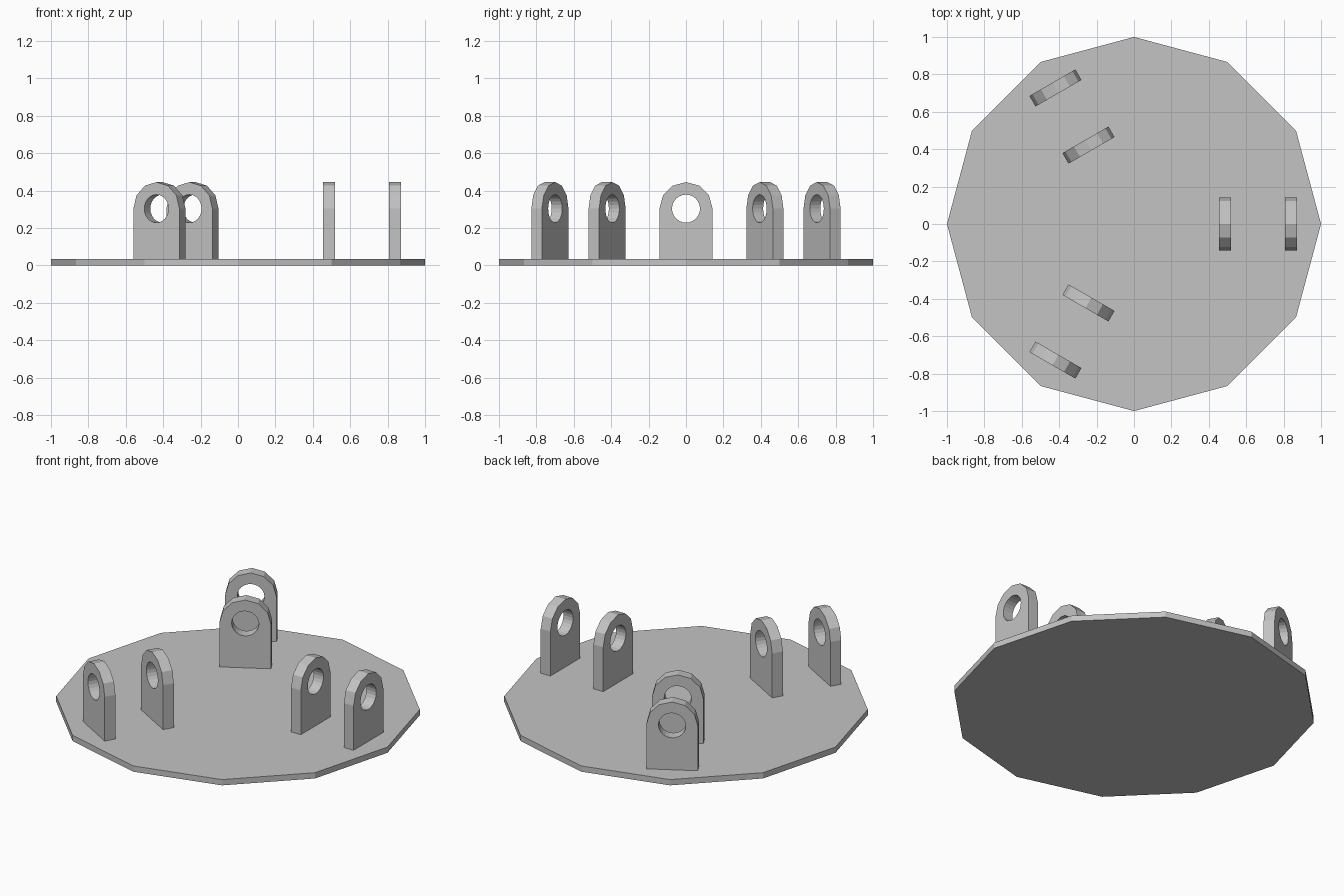
import bpy, bmesh
from math import sin, cos, pi, radians
from mathutils import Matrix, Vector

if "Cube" in bpy.data.objects:
    bpy.data.objects.remove(bpy.data.objects["Cube"], do_unlink=True)

PLATE_H = 0.035
LUG_T, LUG_R, HOLE_R, HOLE_Z = 0.065, 0.142, 0.075, 0.303

grey = bpy.data.materials.new("plain_grey")
grey.use_nodes = True
grey.diffuse_color = (0.55, 0.55, 0.55, 1)
grey.node_tree.nodes["Principled BSDF"].inputs["Base Color"].default_value = grey.diffuse_color


def finish(bm, name):
    bmesh.ops.recalc_face_normals(bm, faces=bm.faces)
    mesh = bpy.data.meshes.new(name)
    bm.to_mesh(mesh)
    bm.free()
    mesh.materials.append(grey)
    obj = bpy.data.objects.new(name, mesh)
    bpy.context.collection.objects.link(obj)
    return obj


def arc(radius, steps, sweep):
    return [(radius * cos(sweep * i / steps), HOLE_Z + radius * sin(sweep * i / steps))
            for i in range(steps)]


def lug_mesh(bm):
    # Arched outline with a round pin hole, extruded along x
    outline = arc(LUG_R, 6, pi) + [(-LUG_R, HOLE_Z), (-LUG_R, PLATE_H), (LUG_R, PLATE_H)]
    hole = arc(HOLE_R, 24, 2 * pi)
    edges = []
    for loop in (outline, hole):
        verts = [bm.verts.new((-LUG_T / 2, y, z)) for y, z in loop]
        edges += [bm.edges.new((a, b)) for a, b in zip(verts, verts[1:] + verts[:1])]
    bmesh.ops.triangle_fill(bm, edges=edges, use_beauty=True, normal=Vector((1, 0, 0)))
    ext = bmesh.ops.extrude_face_region(bm, geom=bm.faces[:], use_keep_orig=True)
    moved = [g for g in ext["geom"] if isinstance(g, bmesh.types.BMVert)]
    bmesh.ops.translate(bm, verts=moved, vec=(LUG_T, 0, 0))


# Twelve-sided base plate
bm = bmesh.new()
rim = [bm.verts.new((cos(i * pi / 6), sin(i * pi / 6), 0)) for i in range(12)]
base = bm.faces.new(rim)
top = bmesh.ops.extrude_face_region(bm, geom=[base], use_keep_orig=True)
bmesh.ops.translate(bm, vec=(0, 0, PLATE_H),
                    verts=[g for g in top["geom"] if isinstance(g, bmesh.types.BMVert)])
finish(bm, "base_plate")

# Three pairs of lugs spaced evenly around the plate
for side, angle in (("left", 0), ("back", 120), ("front", 240)):
    for place, radius in (("inner", 0.487), ("outer", 0.84)):
        bm = bmesh.new()
        lug_mesh(bm)
        lug = finish(bm, f"{side}_{place}_lug")
        lug.matrix_world = (Matrix.Rotation(radians(angle), 4, "Z")
                            @ Matrix.Translation((radius, 0, 0)))
